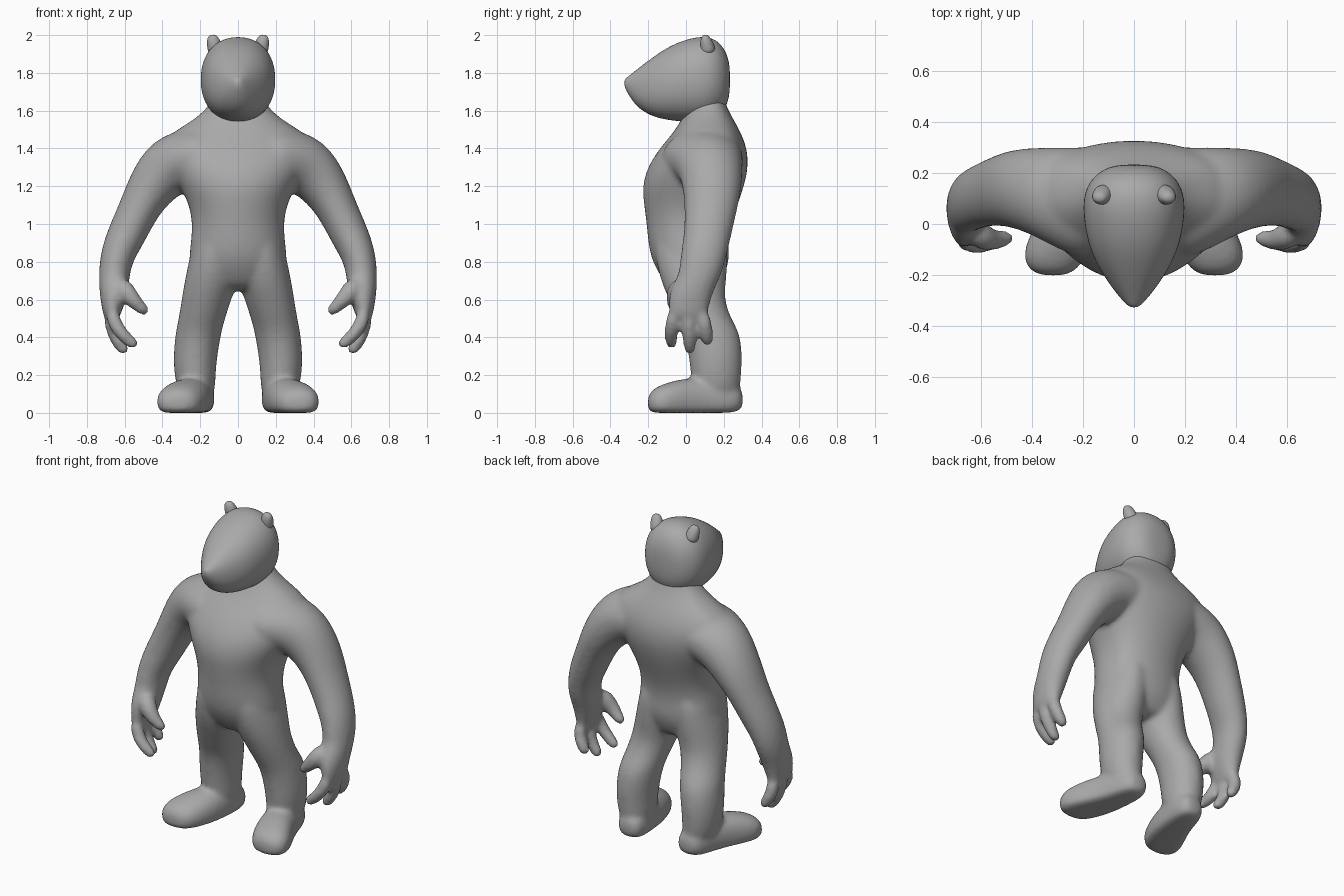
import bpy, bmesh, math
from mathutils import Vector

grey = bpy.data.materials.new("grey")
grey.diffuse_color = (0.4, 0.4, 0.4, 1)


def loft(bm, rings, ref, axis=None, floor=None, n=16, square=1.0, back=1.0):
    """Skin ellipses (x, y, z, radius along ref, radius across) into a closed tube.
    square < 1 makes sections boxier, back < 1 only flattens the +ref side."""
    pts = [Vector(r[:3]) for r in rings]
    power = lambda c, e: math.copysign(abs(c) ** e, c)
    loops = []
    for i, r in enumerate(rings):
        t = Vector(axis) if axis else pts[min(i + 1, len(pts) - 1)] - pts[max(i - 1, 0)]
        t.normalize()
        u = Vector(ref) - t * t.dot(Vector(ref))
        u.normalize()
        v = t.cross(u)
        loop = []
        for k in range(n):
            a = 2 * math.pi * k / n
            c, s = power(math.cos(a), square), power(math.sin(a), square)
            c = c ** back if c > 1e-6 else c
            p = pts[i] + (u * r[3] * c + v * r[4] * s) * 1.025
            if floor is not None:
                p.z = max(p.z, floor)
            loop.append(bm.verts.new(p))
        loops.append(loop)
    for a, b in zip(loops, loops[1:]):
        for k in range(n):
            bm.faces.new((a[k], a[(k + 1) % n], b[(k + 1) % n], b[k]))
    for loop in (loops[0], loops[-1]):
        bm.faces.new(loop)


def finish(bm, name):
    bmesh.ops.recalc_face_normals(bm, faces=bm.faces)
    me = bpy.data.meshes.new(name)
    bm.to_mesh(me)
    bm.free()
    me.materials.append(grey)
    for p in me.polygons:
        p.use_smooth = True
    ob = bpy.data.objects.new(name, me)
    bpy.context.collection.objects.link(ob)
    sub = ob.modifiers.new("round", 'SUBSURF')
    sub.levels = sub.render_levels = 2
    return ob


Y, Z = (0, 1, 0), (0, 0, 1)
body = bmesh.new()

# Torso and neck: z, front y, back y, half width
torso = [(.645, -.07, .15, .14), (.70, -.12, .19, .23), (.80, -.18, .23, .262),
         (.90, -.20, .22, .25), (1.0, -.208, .235, .24), (1.1, -.222, .27, .258),
         (1.2, -.232, .305, .305), (1.3, -.205, .328, .36), (1.4, -.14, .322, .40),
         (1.48, -.07, .29, .36), (1.54, -.03, .258, .25), (1.61, 0, .218, .165),
         (1.66, .02, .205, .14), (1.74, .05, .15, .10)]
loft(body, [(0, (a + b) / 2, z, (b - a) / 2, w) for z, a, b, w in torso], Y, Z, back=.65)

# Legs: z, inner x, outer x, front y, back y
leg = [(1.0, .03, .21, -.15, .2), (.85, .0, .25, -.17, .225), (.70, .0, .282, -.135, .212),
       (.60, .036, .298, -.09, .202), (.50, .068, .314, -.045, .238), (.42, .09, .332, -.005, .288),
       (.30, .11, .342, .015, .298), (.20, .12, .338, .025, .292), (.06, .12, .31, .05, .285)]
# Feet: x, y, z, half height, half width
foot = [(.205, .305, .07, .055, .055), (.21, .25, .07, .09, .09), (.23, .12, .07, .115, .1),
        (.265, 0, .065, .12, .12), (.305, -.10, .06, .10, .13),
        (.318, -.165, .055, .08, .11), (.318, -.205, .05, .045, .06)]
# Arms: x, y, z, depth radius, width radius
arm = [(.08, .06, 1.36, .225, .15), (.24, .098, 1.355, .21, .163), (.37, .13, 1.31, .172, .163),
       (.465, .14, 1.19, .155, .128), (.527, .13, 1.075, .138, .106), (.587, .115, .95, .125, .103),
       (.633, .095, .85, .12, .092), (.652, .08, .77, .115, .084), (.657, .055, .69, .102, .08),
       (.66, .02, .62, .112, .072), (.668, .01, .53, .107, .05), (.67, .01, .49, .085, .035)]
# Fingers and thumb: x, y, z of joints
fingers = [
    [(.67, -.06, .54), (.65, -.075, .46), (.60, -.08, .40), (.53, -.075, .345)],
    [(.675, .01, .54), (.67, .015, .45), (.635, .02, .37), (.585, .02, .31)],
    [(.67, .08, .54), (.675, .10, .47), (.65, .11, .41), (.61, .115, .355)],
    [(.63, -.02, .69), (.585, -.06, .63), (.535, -.065, .575), (.475, -.05, .522)],
]
for s in (-1, 1):
    side = lambda rows: [(s * r[0],) + tuple(r[1:]) for r in rows]
    loft(body, [(s * (a + b) / 2, (c + d) / 2, z, (d - c) / 2, (b - a) / 2)
                for z, a, b, c, d in leg], Y, Z)
    loft(body, side(foot), Z, (0, 1, 0), floor=0, square=.88)
    loft(body, side(arm), Y)
    for f, base in zip(fingers, (.04, .04, .04, .055)):
        radii = (base, base, .038, .031)
        loft(body, side([p + (r, r) for p, r in zip(f, radii)]), Y, n=10)

# Fuse the limbs and torso into one soft skin
skin = finish(body, "body")
fuse = skin.modifiers.new("fuse", 'REMESH')
fuse.mode = 'VOXEL'
fuse.voxel_size = 0.014
fuse.use_smooth_shade = True
soft = skin.modifiers.new("soften", 'SMOOTH')
soft.factor = 0.5
soft.iterations = 12

# Head: y, bottom z, top z, half width
head = [(-.328, 1.73, 1.765, .015), (-.30, 1.675, 1.785, .045), (-.25, 1.61, 1.825, .085),
        (-.17, 1.567, 1.885, .138), (-.08, 1.55, 1.945, .178), (.03, 1.54, 1.984, .196),
        (.10, 1.545, 1.99, .196), (.16, 1.57, 1.975, .178), (.21, 1.61, 1.92, .13),
        (.234, 1.69, 1.84, .065)]
bm = bmesh.new()
loft(bm, [(0, y, (a + b) / 2, (b - a) / 2, w) for y, a, b, w in head], Z, Y, n=20, square=.91)
finish(bm, "head")

# Ears
for s, name in ((-1, "ear_right"), (1, "ear_left")):
    bm = bmesh.new()
    loft(bm, [(s * .115, .12, 1.90, .042, .042), (s * .125, .112, 1.945, .038, .04),
              (s * .134, .103, 1.98, .028, .033), (s * .138, .10, 2.002, .014, .018)], Y, n=12)
    finish(bm, name)
